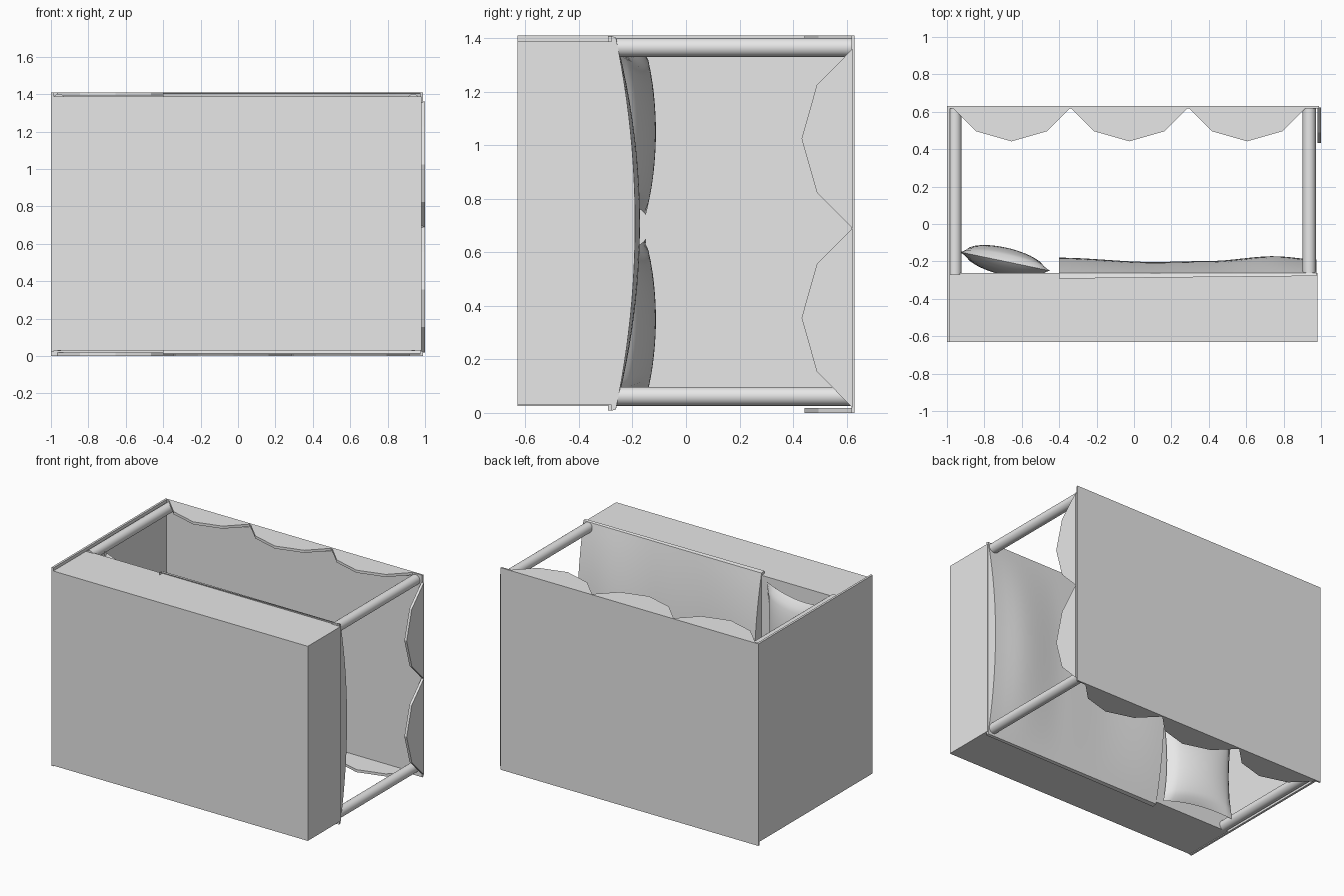
import bpy
import bmesh
from math import sqrt, pi
from mathutils import Matrix, Vector

old = bpy.data.objects.get("Cube")
if old:
    bpy.data.objects.remove(old, do_unlink=True)

grey = bpy.data.materials.new("plain_grey")
grey.use_nodes = True
grey.diffuse_color = (0.8, 0.8, 0.8, 1)
grey.node_tree.nodes["Principled BSDF"].inputs["Base Color"].default_value = (0.8, 0.8, 0.8, 1)


def finish(name, bm, smooth=False):
    bmesh.ops.recalc_face_normals(bm, faces=bm.faces)
    mesh = bpy.data.meshes.new(name)
    bm.to_mesh(mesh)
    bm.free()
    mesh.materials.append(grey)
    obj = bpy.data.objects.new(name, mesh)
    bpy.context.collection.objects.link(obj)
    if smooth:
        bpy.ops.object.select_all(action="DESELECT")
        obj.select_set(True)
        bpy.context.view_layer.objects.active = obj
        bpy.ops.object.shade_smooth_by_angle(angle=0.7)
    return obj


def box(name, low, high):
    low, high = Vector(low), Vector(high)
    bm = bmesh.new()
    size = Matrix.Diagonal((*(high - low), 1))
    bmesh.ops.create_cube(bm, size=1, matrix=Matrix.Translation((low + high) / 2) @ size)
    return finish(name, bm)


def post(name, x, z, y0=-0.27, y1=0.62, radius=0.035):
    bm = bmesh.new()
    place = Matrix.Translation((x, (y0 + y1) / 2, z)) @ Matrix.Rotation(pi / 2, 4, "X")
    bmesh.ops.create_cone(bm, cap_ends=True, segments=24, radius1=radius,
                          radius2=radius, depth=y1 - y0, matrix=place)
    return finish(name, bm, True)


def valance(name, start, end, count, drop, place, thickness):
    """Row of faceted scallops; place(along, y) gives the outer face."""
    bm = bmesh.new()
    span = (end - start) / count
    outline = [(0, 0.0), (0.2, 0.7), (0.5, 1.0), (0.8, 0.7), (1, 0.0)]
    for i in range(count):
        verts = [bm.verts.new(place(start + (i + t) * span, 0.622 - d * drop))
                 for t, d in outline]
        face = bm.faces.new(verts)
        solid = bmesh.ops.extrude_face_region(bm, geom=[face])
        moved = [v for v in solid["geom"] if isinstance(v, bmesh.types.BMVert)]
        bmesh.ops.translate(bm, verts=moved, vec=thickness)
    return finish(name, bm)


def pillow(name, z, half_z, n=16):
    bm = bmesh.new()
    bmesh.ops.create_grid(bm, x_segments=n, y_segments=n, size=1)
    copy = bmesh.ops.duplicate(bm, geom=bm.faces[:] + bm.edges[:] + bm.verts[:])
    under = {v for v in copy["geom"] if isinstance(v, bmesh.types.BMVert)}
    for v in bm.verts:
        a, b = v.co.x, v.co.y
        puff = 0.075 * sqrt(max(0, (1 - a * a) * (1 - b * b)))
        a, b = a * (0.9 + 0.1 * b * b), b * (0.9 + 0.1 * a * a)
        side = -1 if v in under else 1
        v.co = (-0.69 + 0.24 * a, -0.2 - 0.05 * a + side * puff, z + half_z * b)
    bmesh.ops.remove_doubles(bm, verts=bm.verts, dist=0.0005)
    return finish(name, bm, True)


def crest(x):
    """Height of the blanket along its middle."""
    keys = [(-0.4, -0.18), (0.1, -0.203), (0.4, -0.198), (0.75, -0.172), (0.98, -0.19)]
    for (x0, y0), (x1, y1) in zip(keys, keys[1:]):
        if x <= x1:
            t = (x - x0) / (x1 - x0)
            return y0 + (y1 - y0) * t * t * (3 - 2 * t)
    return keys[-1][1]


def blanket(name, nx=28, nz=24):
    bm = bmesh.new()
    rows = []
    for i in range(nx + 1):
        x = -0.4 + 1.375 * i / nx
        lip = -0.292 + 0.014 * i / nx
        row = [bm.verts.new((x, lip, 0.008))]
        for j in range(nz + 1):
            s = 2 * j / nz - 1
            y = -0.262 + (crest(x) + 0.262) * (1 - s * s)
            row.append(bm.verts.new((x, y, 0.708 + 0.695 * s)))
        row.append(bm.verts.new((x, lip, 1.408)))
        rows.append(row)
    for r0, r1 in zip(rows, rows[1:]):
        for j in range(len(r0) - 1):
            bm.faces.new((r0[j], r1[j], r1[j + 1], r0[j + 1]))
    # closed ends
    for row in (rows[0], rows[-1]):
        bm.faces.new(row)
    return finish(name, bm, True)


# Bed base and panels
box("mattress", (-0.99, -0.63, 0.03), (0.98, -0.262, 1.388))
box("headboard", (-1.0, -0.63, 0.025), (-0.985, 0.63, 1.41))
box("canopy", (-1.0, 0.618, 0.0), (0.99, 0.63, 1.41))

# Corner posts
for x, end in ((-0.957, "head"), (0.937, "foot")):
    for z, side in ((0.062, "lower"), (1.366, "upper")):
        post(f"{end}_{side}_post", x, z)

# Scalloped trim around the canopy
valance("upper_valance", -0.97, 0.92, 3, 0.18, lambda a, y: (a, y, 1.41), (0, 0, -0.018))
valance("lower_valance", -0.97, 0.92, 3, 0.18, lambda a, y: (a, y, 0.0), (0, 0, 0.018))
valance("foot_valance", 0.02, 1.36, 2, 0.19, lambda a, y: (1.0, y, a), (-0.018, 0, 0))

# Bedding
pillow("lower_pillow", 0.35, 0.30)
pillow("upper_pillow", 1.05, 0.31)
blanket("blanket")
